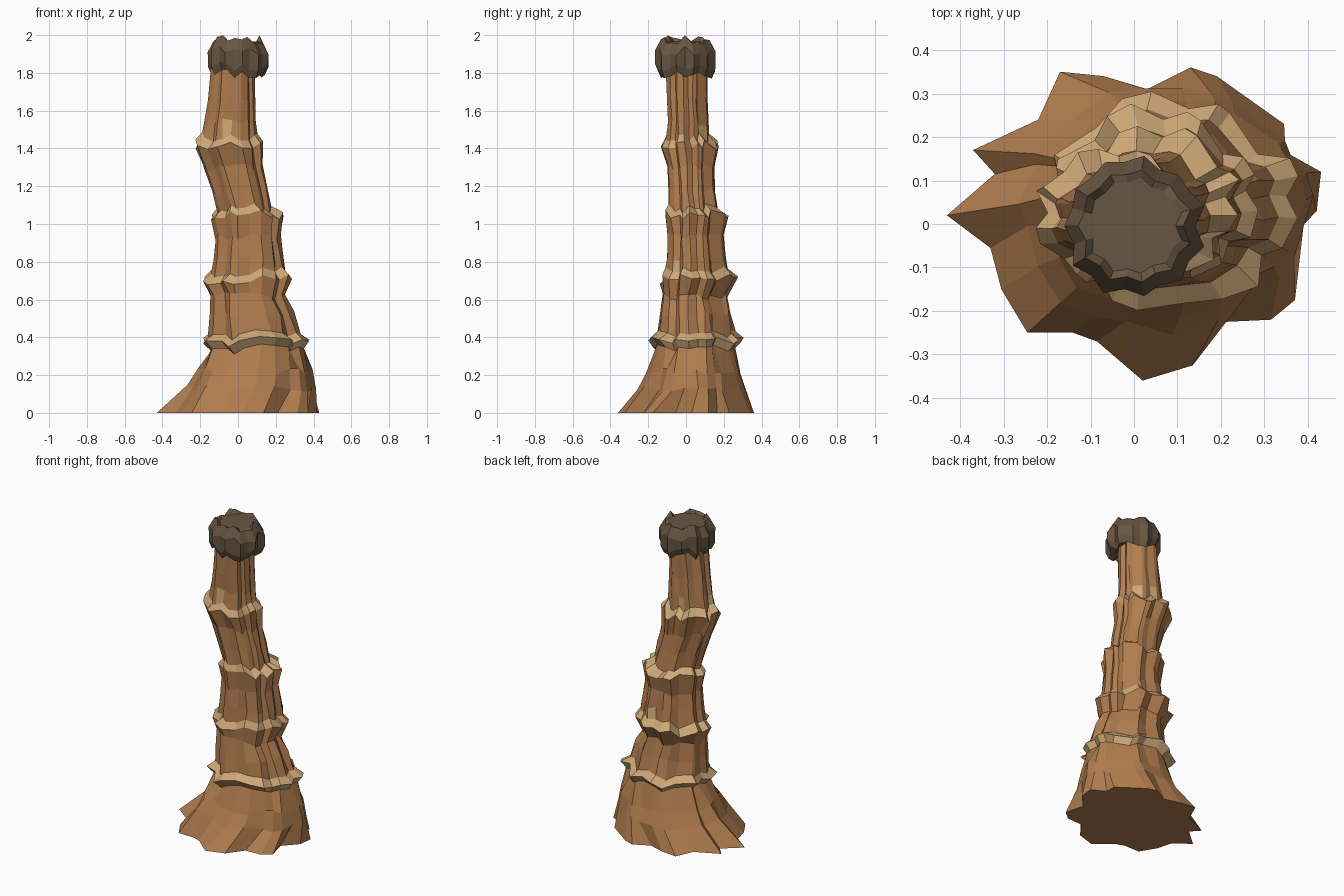
import bpy, bmesh, math, random

if "Cube" in bpy.data.objects:
    bpy.data.objects.remove(bpy.data.objects["Cube"])

random.seed(11)
SIDES = 24


def material(name, color):
    m = bpy.data.materials.new(name)
    m.diffuse_color = (*color, 1)
    m.use_nodes = True
    m.node_tree.nodes["Principled BSDF"].inputs["Base Color"].default_value = m.diffuse_color
    return m


bark = material("bark brown", (0.44, 0.205, 0.078))
tan = material("pale ledge tan", (0.61, 0.39, 0.185))
dark = material("dark cap brown", (0.135, 0.092, 0.054))

# Root flare footprint, counter-clockwise from the right
FOOT = [(.42, .03), (.43, .12), (.345, .165), (.345, .23), (.19, .34), (.13, .36),
        (.03, .31), (-.07, .34), (-.17, .35), (-.22, .24), (-.37, .17), (-.32, .115),
        (-.43, .02), (-.33, -.055), (-.305, -.15), (-.245, -.25), (-.14, -.25),
        (-.085, -.27), (.02, -.36), (.135, -.325), (.21, -.225), (.315, -.22),
        (.37, -.175), (.34, -.055)]
ANGLES = [math.atan2(y, x) for x, y in FOOT]

# Trunk rings: z, left, right, front, back, kind
# w = wall, r = ledge rim, t = top of ledge, u = underside start of the lowest lip
RINGS = [
    (.13, -.255, .41, -.255, .33, "w"), (.22, -.205, .395, -.215, .30, "w"),
    (.335, -.155, .365, -.175, .27, "u"),
    (.375, -.195, .385, -.21, .305, "r"), (.41, -.17, .34, -.165, .265, "t"),
    (.52, -.16, .30, -.15, .24, "w"), (.62, -.155, .25, -.135, .22, "w"),
    (.705, -.195, .28, -.145, .27, "r"), (.745, -.15, .255, -.12, .225, "t"),
    (.82, -.135, .25, -.115, .215, "w"), (.93, -.125, .23, -.11, .20, "w"),
    (1.045, -.145, .24, -.12, .22, "r"), (1.08, -.115, .18, -.10, .175, "t"),
    (1.18, -.14, .16, -.10, .16, "w"), (1.30, -.18, .135, -.105, .155, "w"),
    (1.42, -.23, .13, -.135, .175, "r"), (1.46, -.19, .105, -.115, .13, "t"),
    (1.54, -.18, .10, -.105, .125, "w"), (1.66, -.16, .095, -.11, .12, "w"),
    (1.83, -.14, .09, -.115, .12, "w"),
]


def flutes():
    """Alternating ridges and grooves around one trunk segment."""
    return [random.uniform(0, .06) if i % 3 else random.uniform(.10, .17)
            for i in range(SIDES)]


def skin(bm, lower, upper, mat=0):
    """Joins two rings with quads and returns them in order."""
    n, out = len(lower), []
    for i in range(n):
        j = (i + 1) % n
        f = bm.faces.new((lower[i], lower[j], upper[j], upper[i]))
        f.material_index = mat
        out.append(f)
    return out


def finish(bm, name, mats):
    bmesh.ops.recalc_face_normals(bm, faces=bm.faces)
    me = bpy.data.meshes.new(name)
    bm.to_mesh(me)
    bm.free()
    ob = bpy.data.objects.new(name, me)
    bpy.context.collection.objects.link(ob)
    for m in mats:
        me.materials.append(m)
    return ob


# Trunk: flared root, then fluted segments, each ending in a pale jagged ledge
bm = bmesh.new()
prev = [bm.verts.new((x, y, 0)) for x, y in FOOT]
bm.faces.new(prev[::-1])
# The root grooves follow the footprint
groove = [min(.12, max(0, .4 - math.hypot(x, y)) * .8) for x, y in FOOT]
wave = [0] * SIDES
prev_kind = "w"
for z, left, right, front, back, kind in RINGS:
    cx, rx = (left + right) / 2, (right - left) / 2
    cy, ry = (front + back) / 2, (back - front) / 2
    if kind in "ut":
        groove = flutes()
    if kind in "ur":
        wave = wave if prev_kind == "u" else [random.uniform(-.03, .03) for _ in ANGLES]
    ring = []
    for i, a in enumerate(ANGLES):
        # Ledge rims are more jagged than the walls
        f = 1.05 - groove[i] * 1.3 if kind == "r" else 1.015 - groove[i]
        f += random.uniform(-.02, .02)
        # The root is flatter on its right diagonals and fuller at front left
        if z < .45:
            diagonal = math.sin(2 * a) ** 2
            if math.cos(a) > 0:
                f -= .07 * diagonal
            elif math.sin(a) < 0 and z < .3:
                f += .08 * diagonal
        dz = wave[i] if kind in "urt" else random.uniform(-.02, .02)
        twist = random.uniform(-.03, .03)
        ring.append(bm.verts.new((cx + rx * f * math.cos(a + twist),
                                  cy + ry * f * math.sin(a + twist), z + dz)))
    pale = kind == "t" or prev_kind == "u"
    faces = skin(bm, prev, ring, 1 if pale else 0)
    # A few short pale scars stand just above some ledges
    if prev_kind == "t":
        for k in {.82: (5, 20), 1.54: (3, 6, 12, 17)}.get(z, ()):
            faces[k].material_index = 1
    prev, prev_kind = ring, kind
bm.faces.new(prev)
finish(bm, "trunk", (bark, tan))

# Cap: dark knobbly crown with a ragged rim and a broad flat top
bm = bmesh.new()
N = 22
lobe = [random.uniform(.97, 1.07) if i % 2 else random.uniform(.87, .95) for i in range(N)]
drop = [random.uniform(-.02, .03) for _ in range(N)]
rise = [random.uniform(-.03, .02) for _ in range(N)]
prev = None
for z, r, offs in ((1.83, .10, drop), (1.79, .14, drop), (1.83, .158, drop),
                   (1.92, .16, rise), (1.98, .128, rise)):
    ring = []
    for i in range(N):
        a = math.tau * i / N
        ring.append(bm.verts.new((r * lobe[i] * math.cos(a),
                                  -.005 + r * lobe[i] * math.sin(a),
                                  min(2.0, z + offs[i]))))
    if prev:
        skin(bm, prev, ring)
    else:
        bm.faces.new(ring[::-1])
    prev = ring
top = [bm.verts.new((v.co.x * .85, v.co.y * .85, 1.965)) for v in prev]
skin(bm, prev, top)
bm.faces.new(top)
finish(bm, "crown_cap", (dark,))
